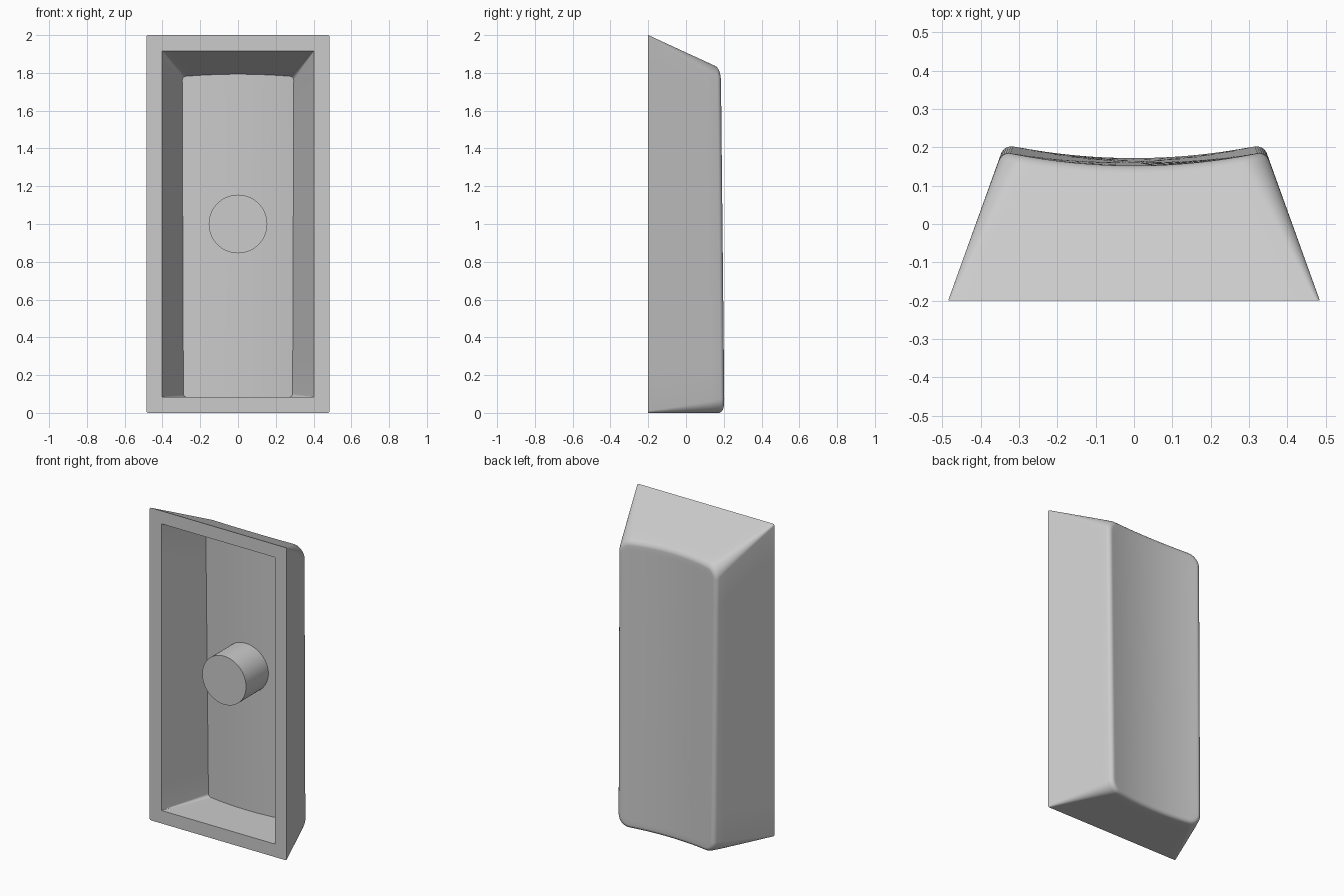
import bpy
import bmesh
import math

if "Cube" in bpy.data.objects:
    bpy.data.objects.remove(bpy.data.objects["Cube"], do_unlink=True)

FRONT = -0.2          # plane of the open rim
TILT = 0.011          # the dished face leans back towards its top
CORNER_STEPS, SHORT_STEPS, LONG_STEPS = 8, 14, 10

grey = bpy.data.materials.new("light_grey")
grey.use_nodes = True
colour = (0.6, 0.6, 0.6, 1)
grey.diffuse_color = colour
grey.node_tree.nodes["Principled BSDF"].inputs["Base Color"].default_value = colour


def finish(bm, name):
    bmesh.ops.recalc_face_normals(bm, faces=bm.faces)
    mesh = bpy.data.meshes.new(name)
    bm.to_mesh(mesh)
    bm.free()
    obj = bpy.data.objects.new(name, mesh)
    bpy.context.collection.objects.link(obj)
    mesh.materials.append(grey)
    bpy.ops.object.select_all(action='DESELECT')
    obj.select_set(True)
    bpy.context.view_layer.objects.active = obj
    bpy.ops.object.shade_smooth_by_angle(angle=math.radians(30))
    return obj


def dish(x, z):
    """Depth of the concave cylindrical back face."""
    return 0.152 + 0.31 * x * x + TILT * (1.83 - z)


def rounded_rect(w, z0, z1, r):
    """Rounded rectangle in x and z with evenly divided sides."""
    centres = [(w - r, z1 - r), (r - w, z1 - r), (r - w, z0 + r), (w - r, z0 + r)]
    pts = []
    for i, (cx, cz) in enumerate(centres):
        for k in range(CORNER_STEPS + 1):
            a = math.pi / 2 * (i + k / CORNER_STEPS)
            pts.append((cx + r * math.cos(a), cz + r * math.sin(a)))
        ax, az = pts[-1]
        a = math.pi / 2 * (i + 1)
        nx, nz = centres[(i + 1) % 4]
        bx, bz = nx + r * math.cos(a), nz + r * math.sin(a)
        steps = SHORT_STEPS if i % 2 == 0 else LONG_STEPS
        for k in range(1, steps):
            t = k / steps
            pts.append((ax + (bx - ax) * t, az + (bz - az) * t))
    return pts


def wall_ring(t, wall, radii, inset=0.0, drop=0.0):
    """Ring on a tapering wall; t runs from the rim to the dished face."""
    def section(y):
        d = y - FRONT
        r = radii[0] + (radii[1] - radii[0]) * t
        return rounded_rect(0.485 - wall - 0.36 * d - inset, wall + inset,
                            2 - wall - 0.46 * d - inset, max(r - inset, 0.002))
    pts = section(FRONT + 0.38 * t)
    ring = []
    for i, (x, z) in enumerate(pts):
        y = FRONT
        for _ in range(3):
            y = FRONT + t * (dish(x, z) - wall - FRONT) - drop
            x, z = section(y)[i]
        ring.append((x, y, z))
    return ring


def cap_rings(edge, wall):
    """Shrinking rings that fill a dished face."""
    mid = (min(p[2] for p in edge) + max(p[2] for p in edge)) / 2
    for s in (0.97, 0.85, 0.7, 0.55, 0.4, 0.25, 0.1):
        ring = []
        for x, y, z in edge:
            px, pz = x * s, mid + (z - mid) * s
            ring.append((px, dish(px, pz) - wall, pz))
        yield ring


# Hollow shell: one loft from the inner dish, over the rim, to the outer dish
WALL, FILLET = 0.083, 0.025
inner = [wall_ring(t, WALL, (0.003, 0.02)) for t in (0, 0.5, 1)]
outer = [wall_ring(t / 5, 0, (0.01, 0.075)) for t in range(5)]
for k in range(7):
    a = math.pi / 2 * k / 6
    outer.append(wall_ring(1, 0, (0.01, 0.075), FILLET * (1 - math.cos(a)),
                           FILLET * (1 - math.sin(a))))
rings = list(cap_rings(inner[-1], WALL))[::-1] + inner[::-1]
rings += outer + list(cap_rings(outer[-1], 0))

bm = bmesh.new()
loops = [[bm.verts.new(p) for p in ring] for ring in rings]
for a, b in zip(loops, loops[1:]):
    n = len(a)
    for i in range(n):
        j = (i + 1) % n
        bm.faces.new((a[i], a[j], b[j], b[i]))
bm.faces.new(loops[0])
bm.faces.new(loops[-1])
finish(bm, "key_shell")

# Round stem standing in the middle of the hollow
bm = bmesh.new()
bmesh.ops.create_cone(bm, cap_ends=True, segments=64, radius1=0.155, radius2=0.155, depth=0.24)
stem = finish(bm, "stem")
stem.rotation_euler.x = math.pi / 2
stem.location = (0, -0.02, 1.0)
